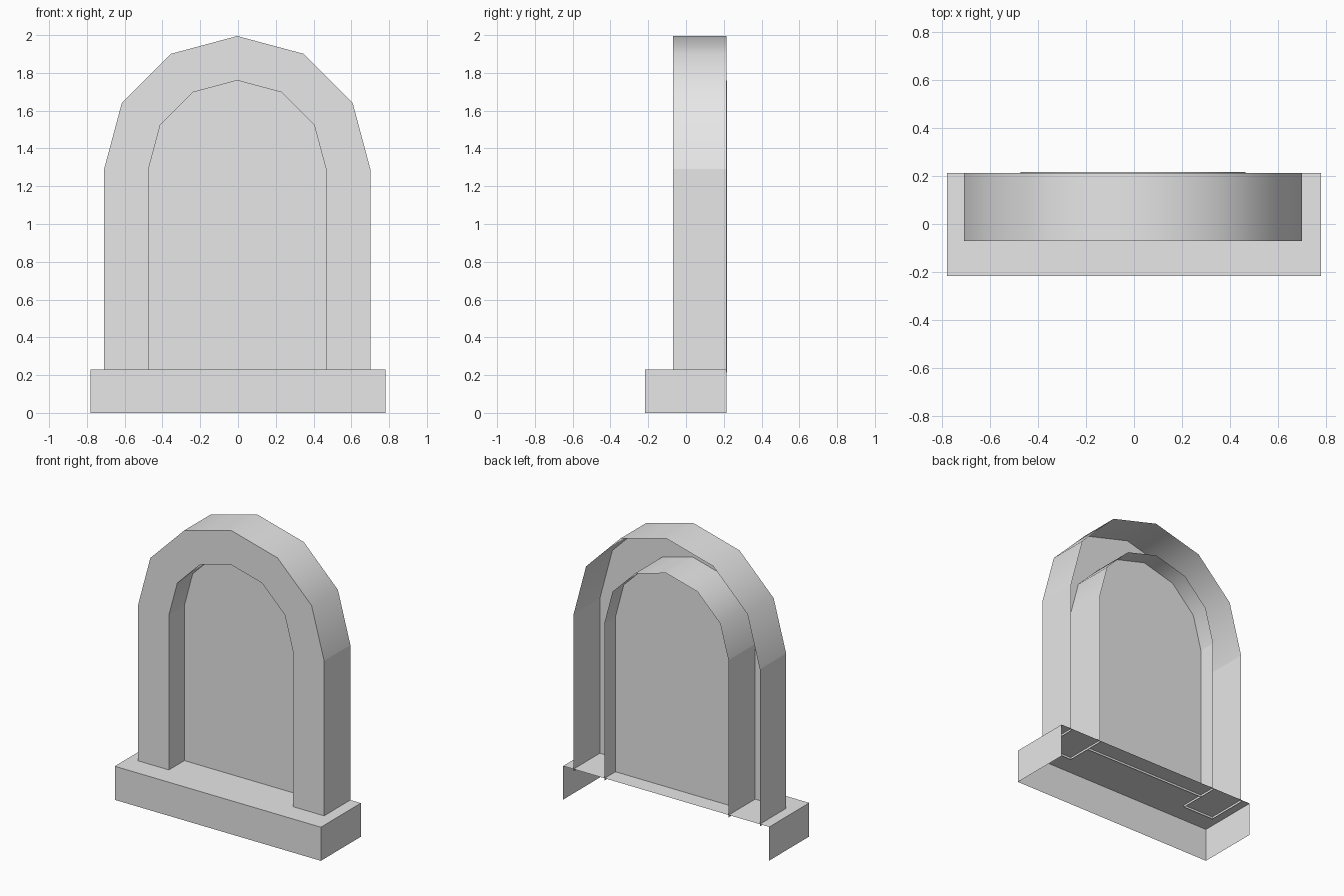
import bpy
import bmesh
from math import pi, cos, sin

cube = bpy.data.objects.get("Cube")
if cube:
    bpy.data.objects.remove(cube, do_unlink=True)

# One plain grey for everything
grey = bpy.data.materials.new("plain grey")
grey.use_nodes = True
colour = (0.8, 0.8, 0.8, 1)
grey.diffuse_color = colour
grey.node_tree.nodes["Principled BSDF"].inputs["Base Color"].default_value = colour

CENTRE, SPRING, FOOT = -0.004, 1.29, 0.215
FRONT, BACK, GLASS = -0.07, 0.214, 0.097
OUTER, INNER = 0.705, 0.47


def arch(radius):
    """Outline from the +x foot over the top to the -x foot."""
    pts = [(CENTRE + radius * cos(pi * i / 6), SPRING + radius * sin(pi * i / 6))
           for i in range(7)]
    return [(pts[0][0], FOOT)] + pts + [(pts[-1][0], FOOT)]


def row(bm, outline, y):
    return [bm.verts.new((x, y, z)) for x, z in outline]


def bridge(bm, a, b, smooth_curve=False):
    """Join two rows with quads; only the curved part is smooth."""
    for i in range(len(a) - 1):
        face = bm.faces.new((a[i], a[i + 1], b[i + 1], b[i]))
        face.smooth = smooth_curve and 0 < i < len(a) - 2


def finish(name, bm):
    mesh = bpy.data.meshes.new(name)
    bm.to_mesh(mesh)
    bm.free()
    mesh.materials.append(grey)
    obj = bpy.data.objects.new(name, mesh)
    bpy.context.collection.objects.link(obj)
    return obj


# Outer band of the frame, open at the back
bm = bmesh.new()
bridge(bm, row(bm, arch(OUTER), FRONT), row(bm, arch(OUTER), BACK), True)
finish("frame_outer_band", bm)

# Flat front of the frame
bm = bmesh.new()
bridge(bm, row(bm, arch(INNER), FRONT), row(bm, arch(OUTER), FRONT))
finish("frame_front", bm)

# Inner reveal, running just past the back of the frame
bm = bmesh.new()
bridge(bm, row(bm, arch(INNER), BACK + 0.004), row(bm, arch(INNER), FRONT), True)
finish("frame_reveal", bm)

# Recessed panel filling the opening
bm = bmesh.new()
bm.faces.new(row(bm, arch(INNER), GLASS)[::-1])
bmesh.ops.recalc_face_normals(bm, faces=bm.faces)
for face in bm.faces:
    if face.normal.y > 0:
        face.normal_flip()
finish("window_panel", bm)

# Sill: a box with no back and no underside
bm = bmesh.new()
bmesh.ops.create_cube(bm, size=1)
bmesh.ops.scale(bm, vec=(1.56, 0.432, 0.23), verts=bm.verts)
bmesh.ops.translate(bm, vec=(0, -0.002, 0.115), verts=bm.verts)
bm.normal_update()
hidden = [f for f in bm.faces if f.normal.y > 0.5 or f.normal.z < -0.5]
bmesh.ops.delete(bm, geom=hidden, context="FACES")
finish("sill", bm)
